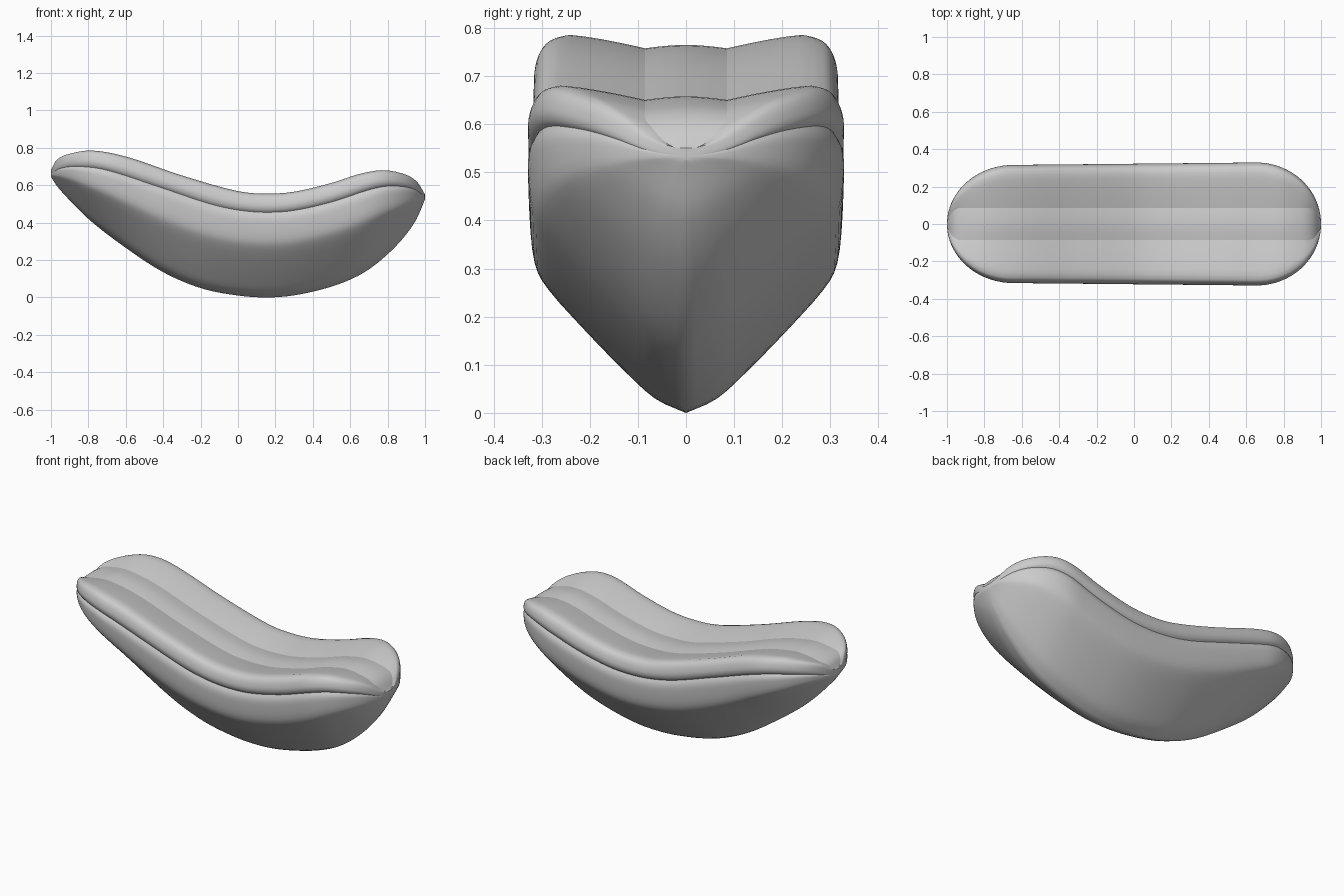
import bpy, bmesh, math

if "Cube" in bpy.data.objects:
    bpy.data.objects.remove(bpy.data.objects["Cube"])


def curve(points, x):
    """Smooth interpolation through (x, value) points."""
    n = len(points)
    i = 0
    while i < n - 2 and x > points[i + 1][0]:
        i += 1

    def slope(k):
        a, b = points[max(k - 1, 0)], points[min(k + 1, n - 1)]
        return (b[1] - a[1]) / (b[0] - a[0])

    (x0, v0), (x1, v1) = points[i], points[i + 1]
    d = x1 - x0
    t = (x - x0) / d
    return (v0 * (1 + 2 * t) * (1 - t) ** 2 + slope(i) * d * t * (1 - t) ** 2
            + v1 * t * t * (3 - 2 * t) + slope(i + 1) * d * t * t * (t - 1))


# side-view profiles: top of pad, seam between pad and hull, keel
TOP = [(-1, .68), (-.97, .735), (-.9, .768), (-.78, .785), (-.6, .753), (-.3, .652),
       (0, .568), (.15, .555), (.3, .565), (.5, .612), (.65, .66), (.78, .68),
       (.9, .655), (.96, .615), (1, .55)]
SEAM = [(-1, .66), (-.95, .69), (-.85, .70), (-.7, .68), (-.4, .583), (-.15, .50),
        (0, .467), (.15, .455), (.3, .465), (.5, .51), (.7, .575), (.8, .595),
        (.9, .59), (.96, .57), (1, .535)]
KEEL = [(-1, .645), (-.96, .585), (-.8, .42), (-.6, .265), (-.4, .135), (-.2, .05),
        (0, .01), (.18, 0), (.35, .02), (.55, .075), (.7, .15), (.85, .28),
        (.95, .41), (1, .525)]

# cross-sections: (fraction of half width, fraction of height)
HULL = [(.955, 1), (.99, .95), (1, .87), (.97, .68), (.88, .56), (.64, .37),
        (.40, .195), (.2, .066), (0, 0)]
PAD_SIDE = [(.955, 0), (.985, .13), (1, .33), (.99, .56), (.965, .77), (.92, .93), (.84, 1)]


def refine(pts, k=3):
    ys = [(i, p[0]) for i, p in enumerate(pts)]
    zs = [(i, p[1]) for i, p in enumerate(pts)]
    m = (len(pts) - 1) * k
    return [(curve(ys, j / k), curve(zs, j / k)) for j in range(m + 1)]


HULL_FINE, PAD_FINE = refine(HULL), refine(PAD_SIDE)
FULL = len(PAD_FINE)


def half_width(x):
    s = min((1 - abs(x)) / .35, 1)
    return (.322 + .01 * x) * math.sqrt(max(0, 1 - (1 - s) ** 2))


def hull_section(x):
    w, e, b = half_width(x), curve(SEAM, x), curve(KEEL, x)
    return [(w * y, b + (e - b) * t) for y, t in HULL_FINE]


def pad_section(x):
    w, e, top = half_width(x), curve(SEAM, x), curve(TOP, x)
    pts = [(w * y, e + (top - e) * t) for y, t in PAD_FINE]
    dip = .031 * w / .32
    peak, groove = .84 * w, min(.085, .5 * w)
    # slope from the rail down to the groove, then the raised middle strip
    for i in range(1, 7):
        t = i / 6
        pts.append((peak + (groove - peak) * t, top - dip * t ** 1.3))
    for i in range(1, 4):
        t = i / 3
        pts.append((groove * (1 - t), top - dip + .008 * w / .32 * math.sin(t * math.pi / 2)))
    return pts


def loft(name, section, sharp_rows=()):
    bm = bmesh.new()
    n = 72
    rows = []
    for i in range(n + 1):
        x = -math.cos(math.pi * i / n)
        half = section(x)
        ring = half + [(-y, z) for y, z in reversed(half[:-1])]
        rows.append([bm.verts.new((x, y, z)) for y, z in ring])
    m = len(rows[0])
    for a, b in zip(rows, rows[1:]):
        for j in range(m - 1):
            bm.faces.new((a[j], a[j + 1], b[j + 1], b[j])).smooth = True
        for r in sharp_rows:
            for j in (r, m - 1 - r):
                bm.edges.get((a[j], b[j])).smooth = False
    bmesh.ops.remove_doubles(bm, verts=bm.verts, dist=1e-5)
    bmesh.ops.recalc_face_normals(bm, faces=bm.faces)
    # open shells: make the normals face away from the other part
    total = sum(f.normal.z * f.calc_area() for f in bm.faces)
    if (total < 0) != (name == "hull"):
        bmesh.ops.reverse_faces(bm, faces=bm.faces)
    me = bpy.data.meshes.new(name)
    bm.to_mesh(me)
    bm.free()
    ob = bpy.data.objects.new(name, me)
    bpy.context.collection.objects.link(ob)
    return ob


# lower curved body
loft("hull", hull_section)
# grooved pad on top, creased along its two grooves
loft("top_pad", pad_section, sharp_rows=(FULL + 5,))
